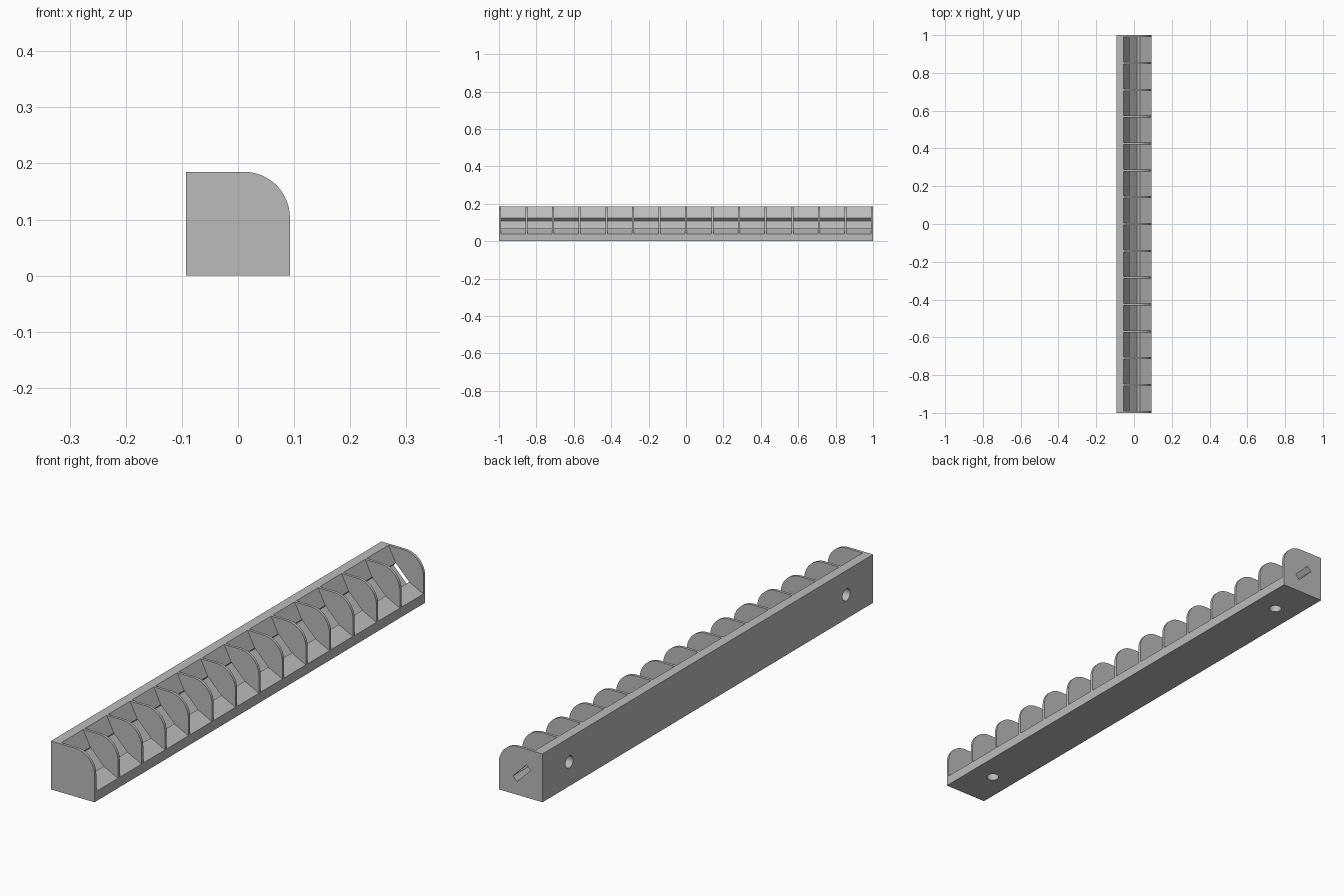
import bpy
import bmesh
from math import sin, cos, pi
from mathutils import Matrix

if "Cube" in bpy.data.objects:
    bpy.data.objects.remove(bpy.data.objects["Cube"], do_unlink=True)

HALF = 0.0925          # half of the square section
TOP = 2 * HALF
RADIUS = 0.082         # rounded upper edge
WALL = 0.0106          # divider thickness
BAYS = 14
PITCH = (2 - WALL) / BAYS

grey = bpy.data.materials.new("plain grey")
grey.use_nodes = True
colour = (0.5, 0.5, 0.5, 1)
grey.diffuse_color = colour
grey.node_tree.nodes["Principled BSDF"].inputs["Base Color"].default_value = colour


def prism(bm, profile, y0, y1):
    """Extrude an (x, z) outline along y."""
    face = bm.faces.new([bm.verts.new((x, y0, z)) for x, z in profile])
    out = bmesh.ops.extrude_face_region(bm, geom=[face])
    verts = [g for g in out["geom"] if isinstance(g, bmesh.types.BMVert)]
    bmesh.ops.translate(bm, verts=verts, vec=(0, y1 - y0, 0))


def finish(bm, name):
    bmesh.ops.recalc_face_normals(bm, faces=bm.faces[:])
    mesh = bpy.data.meshes.new(name)
    bm.to_mesh(mesh)
    bm.free()
    mesh.materials.append(grey)
    obj = bpy.data.objects.new(name, mesh)
    bpy.context.collection.objects.link(obj)
    return obj


# Solid bar with one rounded upper edge
bm = bmesh.new()
arc = [(HALF - RADIUS + RADIUS * cos(i * pi / 48),
        TOP - RADIUS + RADIUS * sin(i * pi / 48)) for i in range(25)]
prism(bm, [(-HALF, 0), (HALF, 0)] + arc + [(-HALF, TOP)], -1, 1)
body = finish(bm, "divided_tray")

# Diagonal strip slot, open at the back end only
bm = bmesh.new()
lip_wall, lip_floor = (-0.025, 0.125), (0.0325, 0.0675)
depth = 0.017
prism(bm, [lip_wall, (lip_wall[0] - depth, lip_wall[1] - depth),
           (lip_floor[0] - depth, lip_floor[1] - depth), lip_floor],
      -1 + WALL, 1.1)
slot = finish(bm, "slot_cutter")

# Open bays with sloping wall and floor
bm = bmesh.new()
bay = [(-0.055, TOP), (-0.055, 0.3), (0.3, 0.3), (0.3, 0.0375),
       (HALF, 0.0375), lip_floor, lip_wall]
for i in range(BAYS):
    start = -1 + i * PITCH
    prism(bm, bay, start + WALL, start + PITCH)
bays = finish(bm, "bay_cutter")

# Blind mounting holes in the underside and the upright side
bm = bmesh.new()
for y in (-0.838, 0.838):
    for place in (Matrix.Translation((0, y, 0)),
                  Matrix.Translation((-HALF, y, HALF)) @ Matrix.Rotation(pi / 2, 4, "Y")):
        bmesh.ops.create_cone(bm, cap_ends=True, segments=32, radius1=0.023,
                              radius2=0.023, depth=0.08, matrix=place)
holes = finish(bm, "hole_cutter")

cutters = (slot, bays, holes)
for cutter in cutters:
    mod = body.modifiers.new(cutter.name, "BOOLEAN")
    mod.operation = "DIFFERENCE"
    mod.solver = "EXACT"
    mod.object = cutter
    cutter.hide_render = True

# Bake the cuts and drop the cutters
bpy.context.view_layer.update()
graph = bpy.context.evaluated_depsgraph_get()
result = bpy.data.meshes.new_from_object(body.evaluated_get(graph))
body.modifiers.clear()
body.data = result
for cutter in cutters:
    bpy.data.objects.remove(cutter, do_unlink=True)

bpy.ops.object.select_all(action="DESELECT")
body.select_set(True)
bpy.context.view_layer.objects.active = body
bpy.ops.object.shade_smooth_by_angle(angle=pi / 9)
